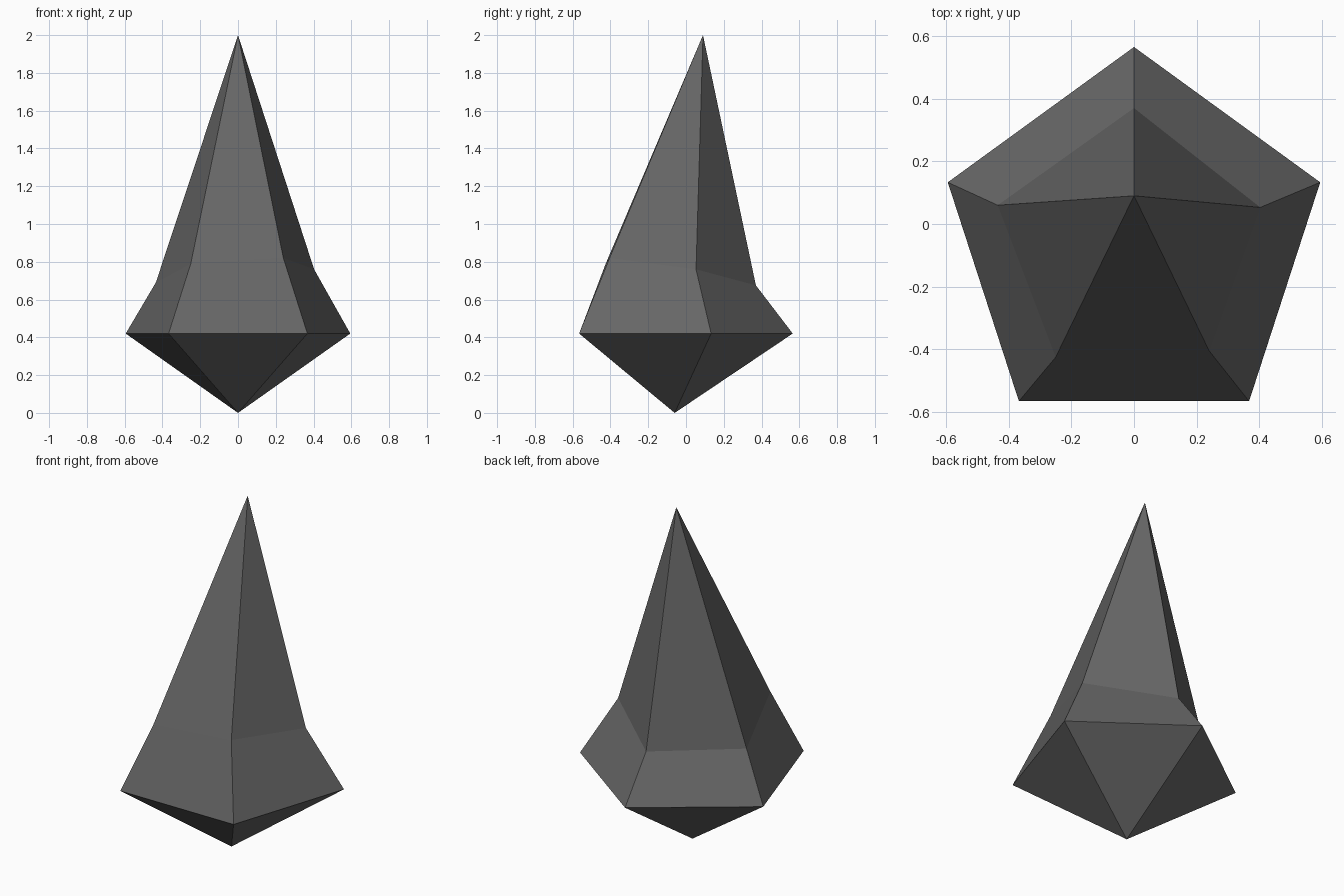
import bpy, bmesh, math

if "Cube" in bpy.data.objects:
    bpy.data.objects.remove(bpy.data.objects["Cube"])

# One dark grey stone colour
stone = bpy.data.materials.new("dark grey stone")
stone.diffuse_color = (0.133, 0.133, 0.133, 1)
stone.use_nodes = True
stone.node_tree.nodes["Principled BSDF"].inputs["Base Color"].default_value = stone.diffuse_color

SIDES = 5
CENTRE_Y = -0.06
bm = bmesh.new()

# Girdle: regular pentagon with one corner pointing back
girdle = []
for i in range(SIDES):
    a = math.pi / 2 + i * math.tau / SIDES
    girdle.append(bm.verts.new((0.625 * math.cos(a), CENTRE_Y + 0.625 * math.sin(a), 0.42)))

# Shoulder: uneven ring, counter-clockwise from the back
shoulder = [bm.verts.new(p) for p in (
    (0, 0.37, 0.675), (-0.435, 0.06, 0.69), (-0.25, -0.425, 0.79),
    (0.24, -0.405, 0.82), (0.403, 0.053, 0.76))]

# Short lower point and leaning upper point
bottom = bm.verts.new((0, CENTRE_Y, 0))
top = bm.verts.new((0, 0.09, 2))

# Facets around the crystal
for i in range(SIDES):
    j = (i + 1) % SIDES
    bm.faces.new((bottom, girdle[j], girdle[i]))
    bm.faces.new((girdle[i], girdle[j], shoulder[j], shoulder[i]))
    bm.faces.new((shoulder[i], shoulder[j], top))

bmesh.ops.recalc_face_normals(bm, faces=bm.faces)
mesh = bpy.data.meshes.new("crystal")
bm.to_mesh(mesh)
bm.free()
mesh.materials.append(stone)
crystal = bpy.data.objects.new("crystal", mesh)
bpy.context.collection.objects.link(crystal)
